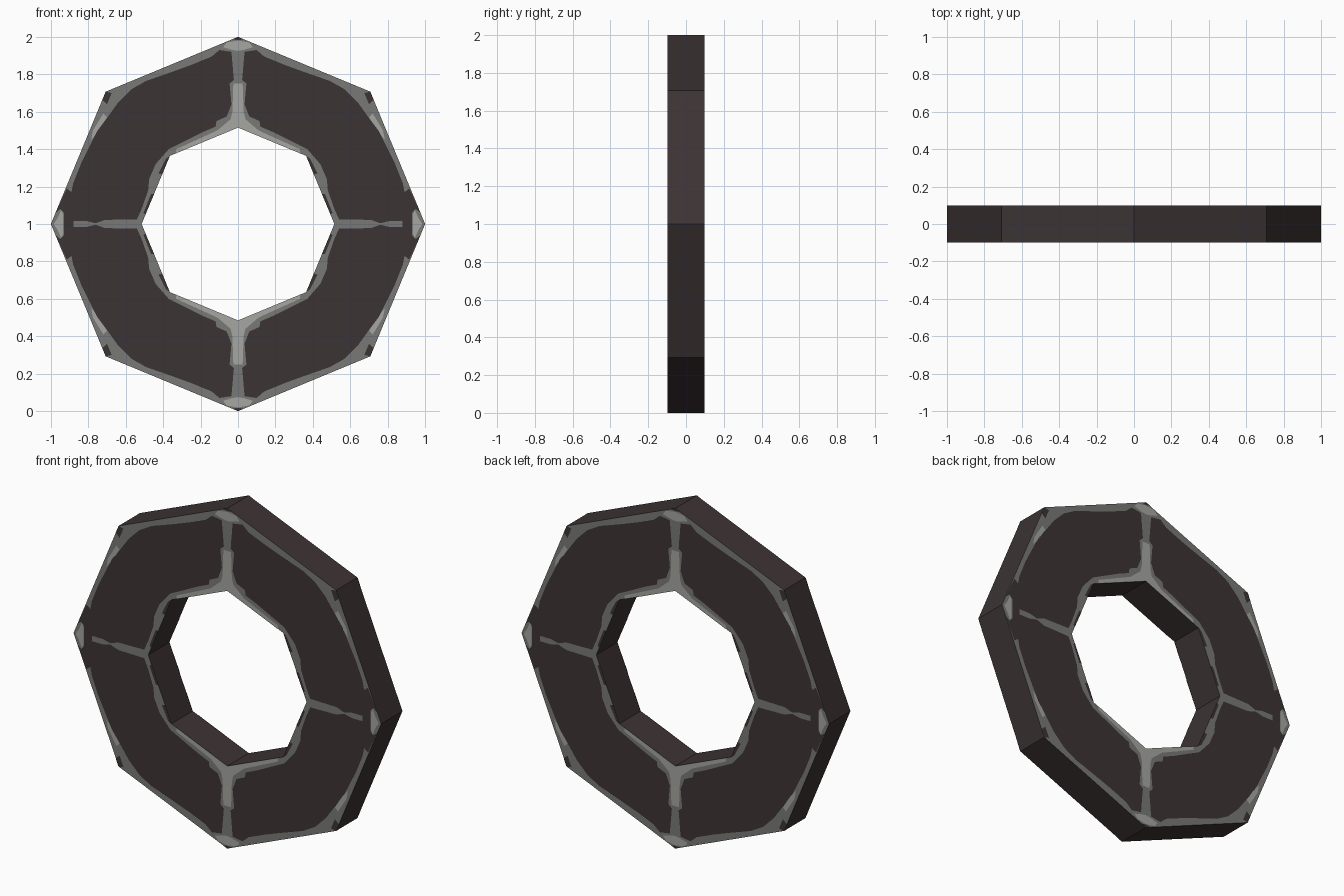
import bpy, bmesh, math

CZ, R_OUT, R_IN = 1.0, 1.0, 0.515
HALF, SKIN = 0.1, 0.0015


def material(name, rgb):
    m = bpy.data.materials.new(name)
    m.diffuse_color = (*rgb, 1)
    return m


dark = material("dark brown stone", (0.046, 0.033, 0.034))
grey = material("worn grey", (0.19, 0.195, 0.18))
light = material("pale worn grey", (0.38, 0.38, 0.355))


def finish(name, bm, mats):
    me = bpy.data.meshes.new(name)
    bm.to_mesh(me)
    bm.free()
    for m in mats:
        me.materials.append(m)
    ob = bpy.data.objects.new(name, me)
    bpy.context.collection.objects.link(ob)
    return ob


# Octagonal ring: dark rims, worn grey flat faces
bm = bmesh.new()
h = HALF - SKIN
loops = []
for r, y in ((R_OUT, -h), (R_OUT, h), (R_IN, h), (R_IN, -h)):
    loops.append([bm.verts.new((r * math.cos(i * math.pi / 4), y,
                                CZ + r * math.sin(i * math.pi / 4))) for i in range(8)])
for k in range(4):
    a, b = loops[k], loops[(k + 1) % 4]
    for i in range(8):
        j = (i + 1) % 8
        f = bm.faces.new((a[i], a[j], b[j], b[i]))
        f.material_index = 1 if k in (1, 3) else 0
bmesh.ops.recalc_face_normals(bm, faces=bm.faces)
finish("octagon_ring", bm, [dark, grey])


# Thin plates: outline for one quadrant, mirrored to four, on front and back
def plates(name, outlines, mat):
    bm = bmesh.new()
    for pts in outlines:
        for sx in (1, -1):
            for sz in (1, -1):
                for y in (-HALF, HALF):
                    f = bm.faces.new([bm.verts.new((sx * x, y, CZ + sz * z)) for x, z in pts])
                    f.normal_update()
                    if f.normal.y * y < 0:
                        f.normal_flip()
    bmesh.ops.triangulate(bm, faces=bm.faces)
    finish(name, bm, [mat])


# Large dark panel of each quarter
panel = [(0.035, 0.92), (0.10, 0.93), (0.14, 0.895), (0.25, 0.85), (0.36, 0.81),
         (0.49, 0.765), (0.57, 0.72), (0.64, 0.65), (0.69, 0.58), (0.75, 0.50),
         (0.79, 0.42), (0.84, 0.32), (0.88, 0.22), (0.89, 0.17), (0.915, 0.19),
         (0.975, 0.06), (0.95, 0.08), (0.93, 0.06), (0.93, 0.0), (0.88, 0.0),
         (0.88, 0.016), (0.81, 0.016), (0.76, 0.004), (0.71, 0.022), (0.54, 0.025),
         (0.515, 0.08), (0.48, 0.18), (0.475, 0.24), (0.44, 0.32), (0.37, 0.40),
         (0.27, 0.45), (0.19, 0.49), (0.12, 0.52), (0.115, 0.55), (0.06, 0.575),
         (0.035, 0.64), (0.045, 0.75), (0.022, 0.77), (0.03, 0.86)]
plates("dark_panels", [panel], dark)

# Dark unworn slivers at the ring corners
plates("dark_corners", [
    [(0.0, 1.0), (0.03, 0.987), (0.0, 0.982)],
    [(0.707, 0.707), (0.675, 0.70), (0.70, 0.64), (0.725, 0.663)],
    [(0.364, 0.364), (0.405, 0.265), (0.425, 0.27), (0.385, 0.35)],
    [(0.448, 0.16), (0.495, 0.05), (0.505, 0.06), (0.465, 0.16)],
], dark)

# Palest wear: inner edge, vertical seam and tips
plates("pale_wear", [
    [(0.0, 0.515), (0.33, 0.378), (0.33, 0.40), (0.22, 0.45), (0.11, 0.50),
     (0.04, 0.56), (0.03, 0.60), (0.025, 0.75), (0.0, 0.75)],
    [(0.0, 0.925), (0.03, 0.93), (0.08, 0.945), (0.06, 0.97), (0.0, 0.98)],
    [(0.935, 0.0), (0.935, 0.05), (0.945, 0.075), (0.965, 0.03), (0.985, 0.0)],
    [(0.70, 0.57), (0.75, 0.49), (0.785, 0.45), (0.775, 0.50), (0.72, 0.59)],
], light)
